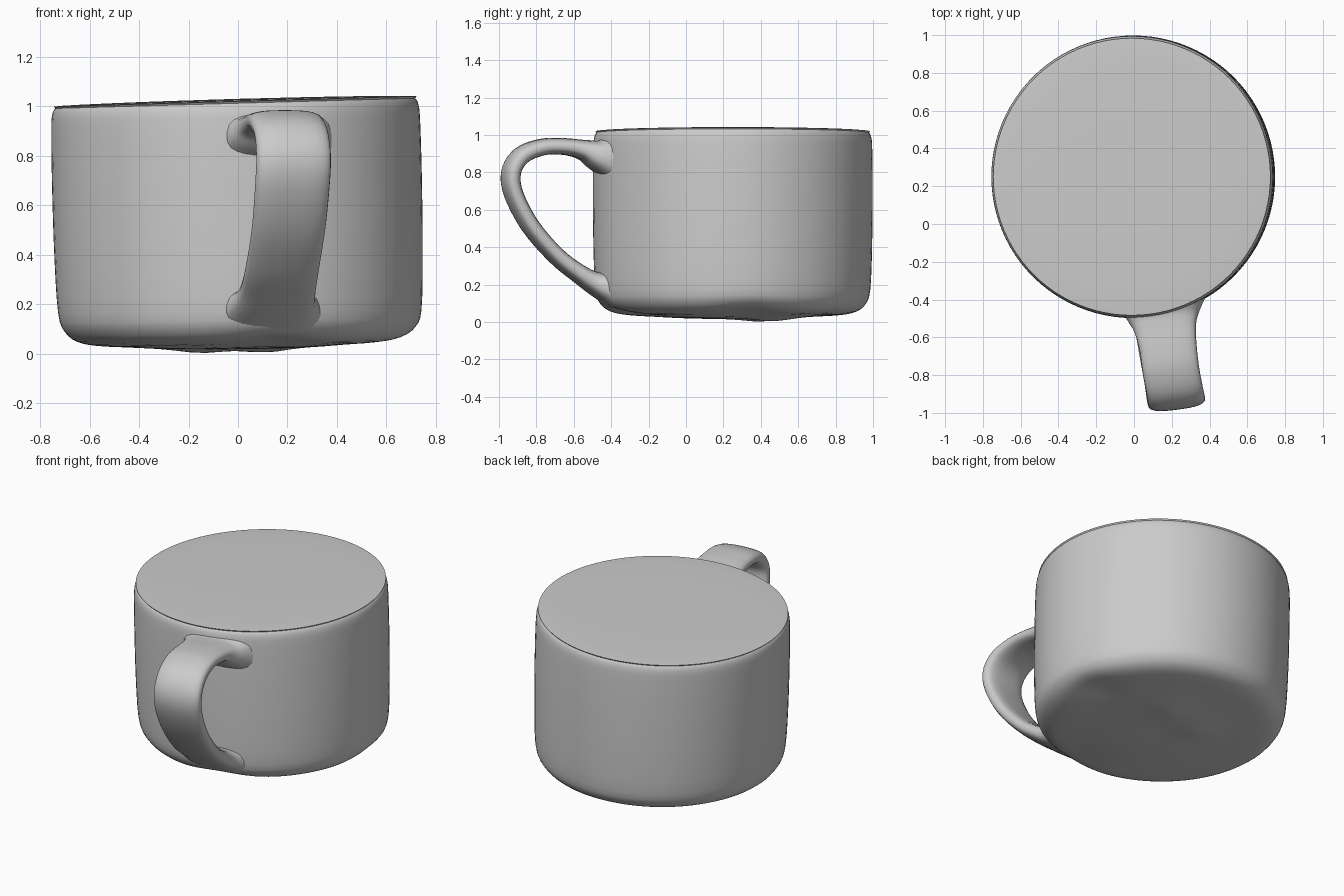
import bpy, bmesh, math
from mathutils import Vector

if "Cube" in bpy.data.objects:
    bpy.data.objects.remove(bpy.data.objects["Cube"])

GREY = (0.6, 0.6, 0.6, 1)
clay = bpy.data.materials.new("plain grey")
clay.use_nodes = True
clay.diffuse_color = GREY
clay.node_tree.nodes["Principled BSDF"].inputs["Base Color"].default_value = GREY


def skin(name, rings, angle):
    """Bridge closed rings of points, cap both ends and shade smooth."""
    bm = bmesh.new()
    loops = [[bm.verts.new(p) for p in ring] for ring in rings]
    n = len(loops[0])
    for a, b in zip(loops, loops[1:]):
        for i in range(n):
            j = (i + 1) % n
            bm.faces.new((a[i], a[j], b[j], b[i]))
    bm.faces.new(loops[0][::-1])
    bm.faces.new(loops[-1])
    bmesh.ops.recalc_face_normals(bm, faces=bm.faces)
    mesh = bpy.data.meshes.new(name)
    bm.to_mesh(mesh)
    bm.free()
    mesh.materials.append(clay)
    obj = bpy.data.objects.new(name, mesh)
    bpy.context.collection.objects.link(obj)
    bpy.ops.object.select_all(action='DESELECT')
    obj.select_set(True)
    bpy.context.view_layer.objects.active = obj
    bpy.ops.object.shade_smooth_by_angle(angle=math.radians(angle))
    return obj


def bump(x, y, cx, cy, size):
    return math.exp(-((x - cx) ** 2 + (y - cy) ** 2) / size ** 2)


def spline(points, steps):
    """Smooth curve through points of any dimension."""
    pts = [Vector(p) for p in points]
    pts = [pts[0] * 2 - pts[1]] + pts + [pts[-1] * 2 - pts[-2]]
    out = []
    for a, b, c, d in zip(pts, pts[1:], pts[2:], pts[3:]):
        for s in range(steps):
            t = s / steps
            out.append(b + (c - a) * (t / 2) + (a * 2 - b * 5 + c * 4 - d) * (t * t / 2)
                       + (b * 3 - a - c * 3 + d) * (t ** 3 / 2))
    return out + [pts[-2]]


# Solid cup body: turned profile, leaning slightly, with an uneven base
PROFILE = [(0.02, 0.018), (0.15, 0.018), (0.3, 0.022), (0.45, 0.03), (0.58, 0.038),
           (0.66, 0.055), (0.71, 0.095), (0.735, 0.17), (0.745, 0.4), (0.748, 0.7),
           (0.746, 0.92), (0.741, 0.985), (0.728, 1.012), (0.705, 1.022), (0.4, 1.028), (0.02, 1.03)]
SEGMENTS = 96


def body_point(r, z, angle):
    x, y = r * math.cos(angle), r * math.sin(angle)
    low = max(0, 1 - z / 0.2)
    dz = 0.028 * x * z + 0.014 * x * low
    dz += low * (0.03 * bump(x, y, 0.6, 0.08, 0.16) + 0.03 * bump(x, y, 0.13, -0.6, 0.16)
                 - 0.016 * bump(x, y, -0.16, 0.15, 0.12) - 0.018 * bump(x, y, 0.1, 0.22, 0.12))
    return (x - 0.022 * (z - 0.5), y + 0.25, z + dz)


skin("cup_body", [[body_point(r, z, math.tau * i / SEGMENTS) for i in range(SEGMENTS)]
                  for r, z in spline(PROFILE, 3)], 50)

# Handle: flat rounded strap; each station is x, y, z, half width, half thickness
STATIONS = [(0.15, -0.40, 0.88, 0.24, 0.13), (0.155, -0.48, 0.895, 0.195, 0.085),
            (0.165, -0.55, 0.92, 0.165, 0.055), (0.18, -0.65, 0.938, 0.152, 0.045),
            (0.195, -0.77, 0.935, 0.15, 0.045), (0.215, -0.88, 0.89, 0.15, 0.047),
            (0.225, -0.935, 0.80, 0.152, 0.046), (0.22, -0.92, 0.68, 0.152, 0.045),
            (0.205, -0.83, 0.51, 0.15, 0.045), (0.18, -0.69, 0.35, 0.15, 0.045),
            (0.16, -0.56, 0.25, 0.155, 0.05), (0.14, -0.48, 0.205, 0.175, 0.065),
            (0.13, -0.40, 0.18, 0.22, 0.095)]
SIDES = 24
path = spline([Vector(s) for s in STATIONS], 5)
across = Vector((1, 0.13, 0)).normalized()
rings = []
for k, s in enumerate(path):
    before, after = path[max(k - 1, 0)], path[min(k + 1, len(path) - 1)]
    along = (Vector(after[:3]) - Vector(before[:3])).normalized()
    out = across.cross(along).normalized()
    ring = []
    for i in range(SIDES):
        c, d = math.cos(math.tau * i / SIDES), math.sin(math.tau * i / SIDES)
        u = math.copysign(abs(c) ** 0.7, c) * s[3]
        v = math.copysign(abs(d) ** 0.7, d) * s[4]
        ring.append(Vector(s[:3]) + across * u + out * v)
    rings.append(ring)
skin("handle", rings, 60)
